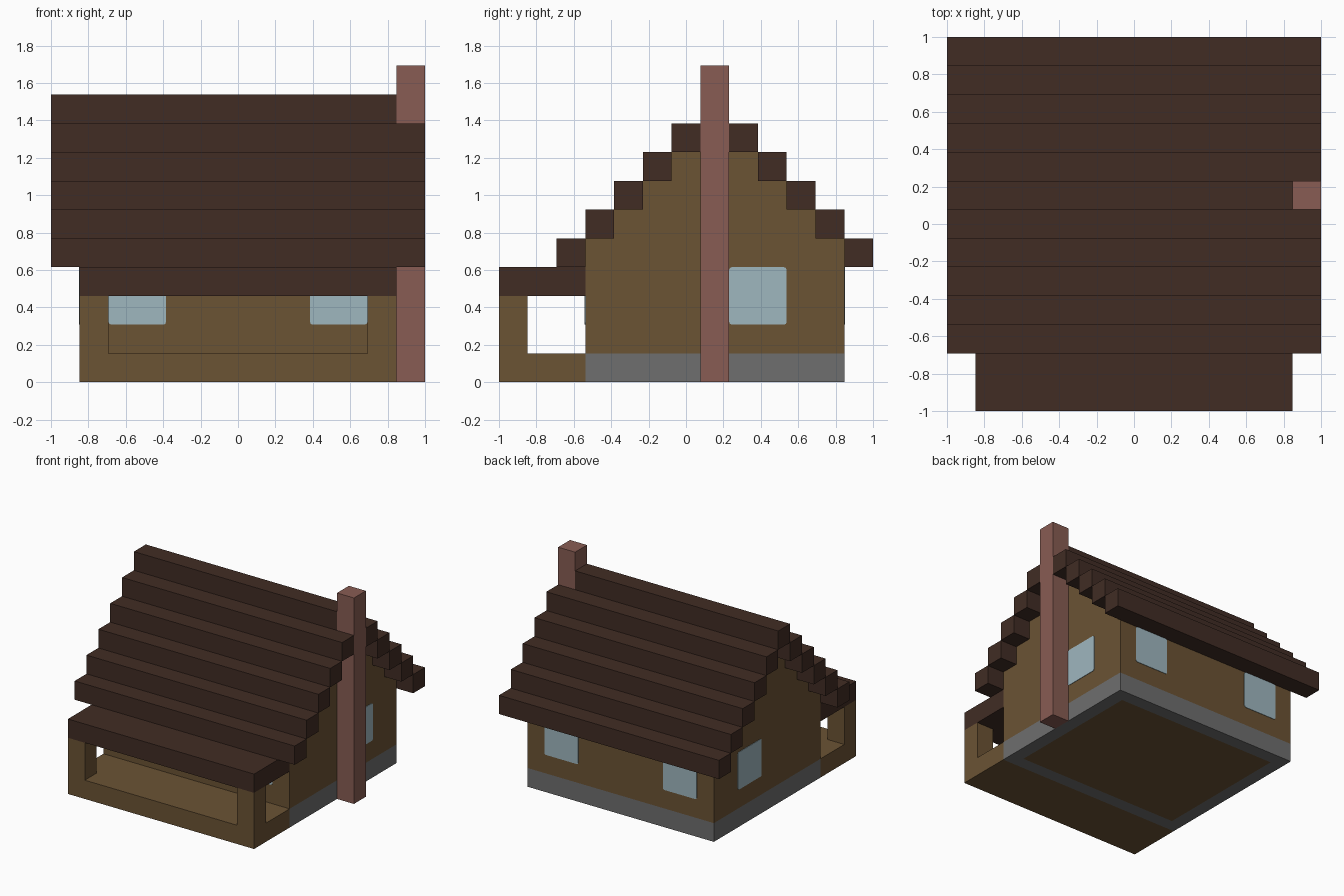
import bpy
import bmesh
from mathutils import Vector

U = 2 / 13  # building block size; the model is 13 blocks long

if "Cube" in bpy.data.objects:
    bpy.data.objects.remove(bpy.data.objects["Cube"], do_unlink=True)


def material(name, rgb):
    """Flat material from an 8-bit sRGB colour."""
    lin = [((c / 255 + 0.055) / 1.055) ** 2.4 for c in rgb]
    mat = bpy.data.materials.new(name)
    mat.use_nodes = True
    mat.diffuse_color = (*lin, 1)
    bsdf = mat.node_tree.nodes["Principled BSDF"]
    bsdf.inputs["Base Color"].default_value = (*lin, 1)
    bsdf.inputs["Roughness"].default_value = 0.9
    return mat


wood = material("wall wood", (107, 83, 52))
roof = material("dark roof", (65, 44, 36))
brick = material("chimney brick", (136, 92, 83))
stone = material("grey stone", (110, 110, 110))
glass = material("pale glass", (159, 183, 191))


def place(p):
    """Block coordinates to model coordinates."""
    return Vector((p[0] * U - 1, p[1] * U - 1, p[2] * U))


def finish(bm, name, *mats):
    bmesh.ops.recalc_face_normals(bm, faces=bm.faces)
    mesh = bpy.data.meshes.new(name)
    bm.to_mesh(mesh)
    bm.free()
    for mat in mats:
        mesh.materials.append(mat)
    obj = bpy.data.objects.new(name, mesh)
    bpy.context.collection.objects.link(obj)
    return obj


def block_mesh(lo, hi):
    bm = bmesh.new()
    bmesh.ops.create_cube(bm, size=1)
    a, b = place(lo), place(hi)
    for v in bm.verts:
        v.co = (a + b) / 2 + v.co * (b - a)
    return bm


def block(name, mat, lo, hi):
    return finish(block_mesh(lo, hi), name, mat)


# Stone base with a wooden floor panel on its underside
bm = block_mesh((1, 3, 0), (12, 12, 1))
bm.normal_update()
under = min(bm.faces, key=lambda f: f.calc_center_median().z)
bmesh.ops.inset_individual(bm, faces=[under], thickness=U)
under.material_index = 1
finish(bm, "stone_base", stone, wood)

# House walls with stepped gables
outline = [(12, 1), (3, 1)]
for row in range(3, 12):
    top = 9 - abs(7 - row)
    outline += [(row, top), (row + 1, top)]
bm = bmesh.new()
gable = bm.faces.new([bm.verts.new(place((1, y, z))) for y, z in outline])
side = bmesh.ops.extrude_face_region(bm, geom=[gable], use_keep_orig=True)
moved = [g for g in side["geom"] if isinstance(g, bmesh.types.BMVert)]
bmesh.ops.translate(bm, verts=moved, vec=(11 * U, 0, 0))
finish(bm, "house_walls", wood)

# Roof beams climbing to the ridge; the ridge stops at the chimney
for row in range(2, 13):
    low = 9 - abs(7 - row)
    end = 12 if row == 7 else 13
    block(f"roof_beam_{row - 1}", roof, (0, row, low), (end, row + 1, low + 1))

# Porch
block("porch_floor", wood, (1, 0, 0), (12, 3, 1))
block("porch_roof", roof, (1, 0, 3), (12, 3, 4))
for name, x in (("right", 1), ("left", 11)):
    block(f"porch_post_{name}", wood, (x, 0, 1), (x + 1, 1, 3))

# Chimney
block("chimney", brick, (12, 7, 0), (13, 8, 11))


# Windows: thin plates with slightly rounded corners
def window(name, lo, hi, axis):
    bm = block_mesh(lo, hi)
    corners = [e for e in bm.edges
               if abs((e.verts[0].co - e.verts[1].co)[axis]) > 0.001]
    bmesh.ops.bevel(bm, geom=corners, offset=0.015, segments=2,
                    profile=0.5, affect='EDGES')
    finish(bm, name, glass)


T = 0.025  # plate thickness in blocks
for name, x in (("right", 2), ("left", 9)):
    window(f"front_window_{name}", (x, 3 - T, 2), (x + 2, 3, 4), 1)
    window(f"back_window_{name}", (x, 12, 2), (x + 2, 12 + T, 4), 1)
window("side_window_right", (1 - T, 8, 2), (1, 10, 4), 0)
window("side_window_left", (12, 8, 2), (12 + T, 10, 4), 0)
